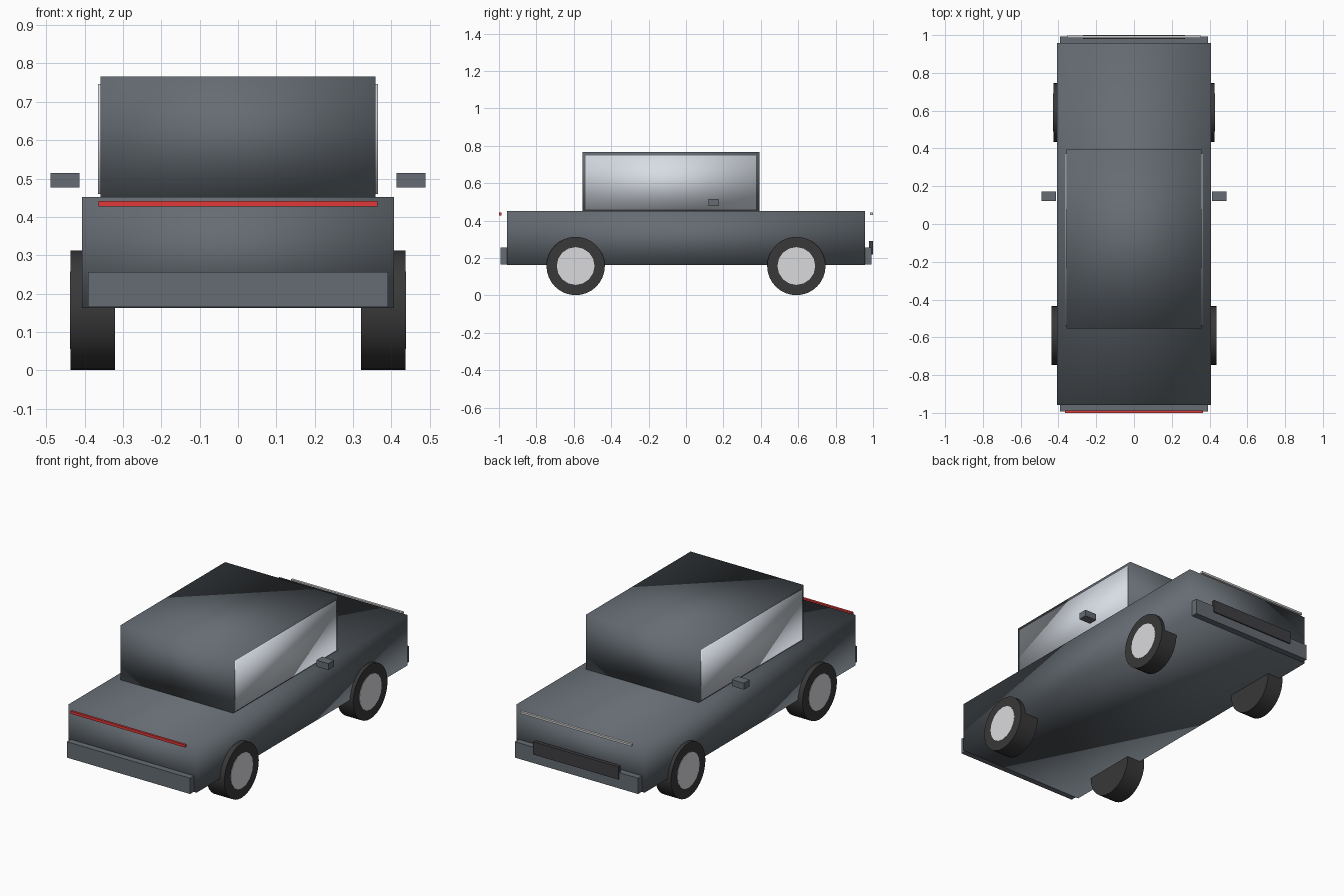
import bpy, math

if "Cube" in bpy.data.objects:
    bpy.data.objects.remove(bpy.data.objects["Cube"])


def material(name, rgb):
    m = bpy.data.materials.new(name)
    m.diffuse_color = (*rgb, 1)
    m.use_nodes = True
    m.node_tree.nodes["Principled BSDF"].inputs["Base Color"].default_value = m.diffuse_color
    return m


PAINT = material("slate paint", (0.13, 0.15, 0.17))
DARK = material("dark trim", (0.05, 0.05, 0.055))
RUBBER = material("rubber", (0.04, 0.04, 0.04))
METAL = material("bright metal", (0.7, 0.7, 0.73))
GLASS = material("pale glass", (0.68, 0.72, 0.78))
RED = material("red lamp", (0.75, 0.04, 0.04))
WHITE = material("white lamp", (0.85, 0.85, 0.85))


def finish(name, mat, smooth):
    ob = bpy.context.object
    ob.name = name
    ob.data.materials.append(mat)
    if smooth:
        bpy.ops.object.shade_smooth()
    return ob


def box(name, x, y, z, mat, smooth=False):
    """Box from (min, max) ranges on each axis."""
    bpy.ops.mesh.primitive_cube_add(size=1, location=[sum(r) / 2 for r in (x, y, z)])
    bpy.context.object.scale = [r[1] - r[0] for r in (x, y, z)]
    bpy.ops.object.transform_apply(location=False, rotation=False)
    return finish(name, mat, smooth)


def disc(name, x0, x1, y, radius, sides, mat):
    """Cylinder lying along x."""
    bpy.ops.mesh.primitive_cylinder_add(
        vertices=sides, radius=radius, depth=abs(x1 - x0),
        location=((x0 + x1) / 2, y, 0.157), rotation=(0, math.pi / 2, 0))
    finish(name, mat, False)
    bpy.ops.object.shade_smooth_by_angle(angle=math.radians(40))


# Body and cabin: plain boxes with soft shading
box("body", (-0.407, 0.407), (-0.957, 0.957), (0.163, 0.452), PAINT, True)
box("cabin", (-0.358, 0.358), (-0.553, 0.394), (0.452, 0.766), PAINT, True)

# Bumpers, light bars and grille
box("front_bumper", (-0.391, 0.391), (-0.993, -0.957), (0.165, 0.256), PAINT)
box("rear_bumper", (-0.391, 0.391), (0.957, 0.993), (0.165, 0.256), PAINT)
box("red_light_bar", (-0.364, 0.364), (-1.0, -0.987), (0.427, 0.442), RED)
box("white_light_bar", (-0.354, 0.354), (0.985, 0.999), (0.43, 0.442), WHITE)
box("grille", (-0.27, 0.27), (0.979, 1.0), (0.218, 0.291), DARK)

# Side windows, mirrors and wheels on both sides
for label, s in (("left", -1), ("right", 1)):
    def span(a, b):
        return tuple(sorted((s * a, s * b)))
    box(label + "_window", span(0.35, 0.365), (-0.537, 0.374), (0.46, 0.747), GLASS, True)
    box(label + "_mirror", span(0.413, 0.489), (0.121, 0.173), (0.477, 0.514), PAINT)
    for end, y, inner, outer in (("front", -0.59, 0.32, 0.436), ("rear", 0.59, 0.325, 0.427)):
        disc(f"{end}_{label}_tyre", s * inner, s * outer, y, 0.156, 32, RUBBER)
        disc(f"{end}_{label}_hub", s * (outer - 0.03), s * (outer + 0.002), y, 0.101, 16, METAL)
